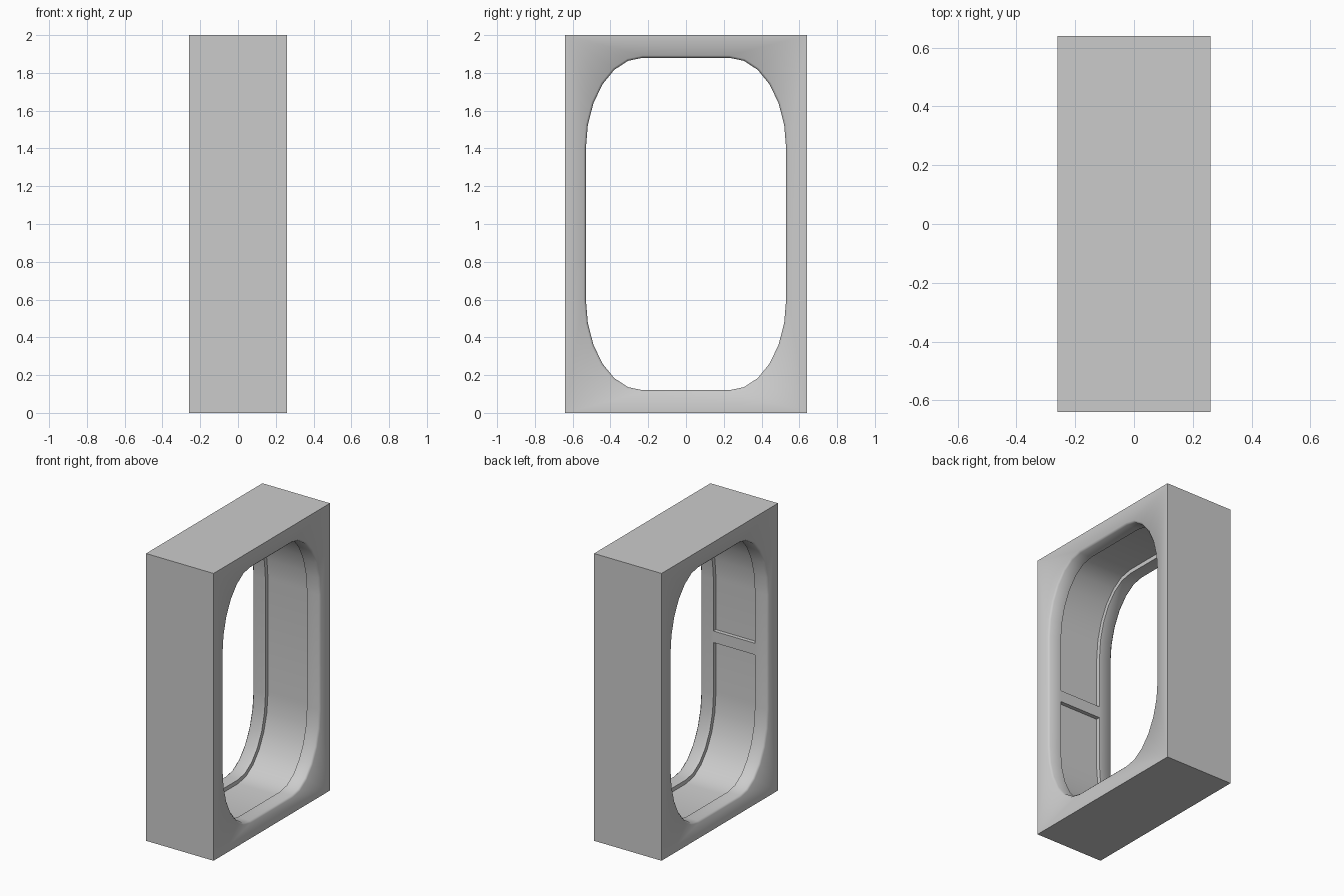
import bpy, bmesh
from math import sin, cos, pi, radians

if "Cube" in bpy.data.objects:
    bpy.data.objects.remove(bpy.data.objects["Cube"])

HX, HY, H = 0.26, 0.64, 2.0      # half thickness, half width, height
CY, CZ, RY, RZ = 0.23, 0.40, 0.30, 0.48   # corner arc centre and radii
SEG = 6                          # segments per rounded corner
RIM, DEPTH, EDGE = 0.16, 0.028, 0.012
N = 4 * (SEG + 1)


def opening_ring(bm, x, grow):
    """Rounded opening outline at depth x, enlarged by grow."""
    ring = []
    for q, (sy, sz) in enumerate([(1, 1), (-1, 1), (-1, -1), (1, -1)]):
        for i in range(SEG + 1):
            a = (q + i / SEG) * pi / 2
            ring.append(bm.verts.new((x, sy * CY + (RY + grow) * cos(a),
                                      H / 2 + sz * CZ + (RZ + grow) * sin(a))))
    return ring


def finish(bm, name):
    bmesh.ops.recalc_face_normals(bm, faces=bm.faces)
    me = bpy.data.meshes.new(name)
    bm.to_mesh(me)
    bm.free()
    ob = bpy.data.objects.new(name, me)
    bpy.context.collection.objects.link(ob)
    return ob


# Frame block with the lined opening: softened rims and a recessed channel between
bm = bmesh.new()
stations = [(HX, EDGE), (HX - EDGE, 0), (RIM, 0), (RIM, DEPTH),
            (-RIM, DEPTH), (-RIM, 0), (-HX + EDGE, 0), (-HX, EDGE)]
rings = [opening_ring(bm, x, g) for x, g in stations]
for a, b in zip(rings, rings[1:]):
    for i in range(N):
        j = (i + 1) % N
        bm.faces.new((a[i], a[j], b[j], b[i]))

# Two flat faces around the opening, fanned to the outer corners
ends = []
for ring, x in ((rings[0], HX), (rings[-1], -HX)):
    c = [bm.verts.new((x, y, z)) for y, z in
         ((HY, H), (-HY, H), (-HY, 0), (HY, 0))]
    ends.append(c)
    for i in range(N):
        j = (i + 1) % N
        p, q = c[i // (SEG + 1)], c[j // (SEG + 1)]
        bm.faces.new((ring[i], ring[j], p) if p is q else (ring[i], ring[j], q, p))

# Outer sides
for i in range(4):
    j = (i + 1) % 4
    bm.faces.new((ends[0][i], ends[0][j], ends[1][j], ends[1][i]))
frame = finish(bm, "window_frame")

# Cross rib splitting the channel on one side
bm = bmesh.new()
bmesh.ops.create_cube(bm, size=1)
inner = CY + RY
for v in bm.verts:
    v.co = (v.co.x * 2 * RIM, -inner - DEPTH / 2 + v.co.y * DEPTH, 1 + v.co.z * 0.08)
finish(bm, "channel_rib")

bpy.ops.object.select_all(action='DESELECT')
frame.select_set(True)
bpy.context.view_layer.objects.active = frame
bpy.ops.object.shade_smooth_by_angle(angle=radians(50))
